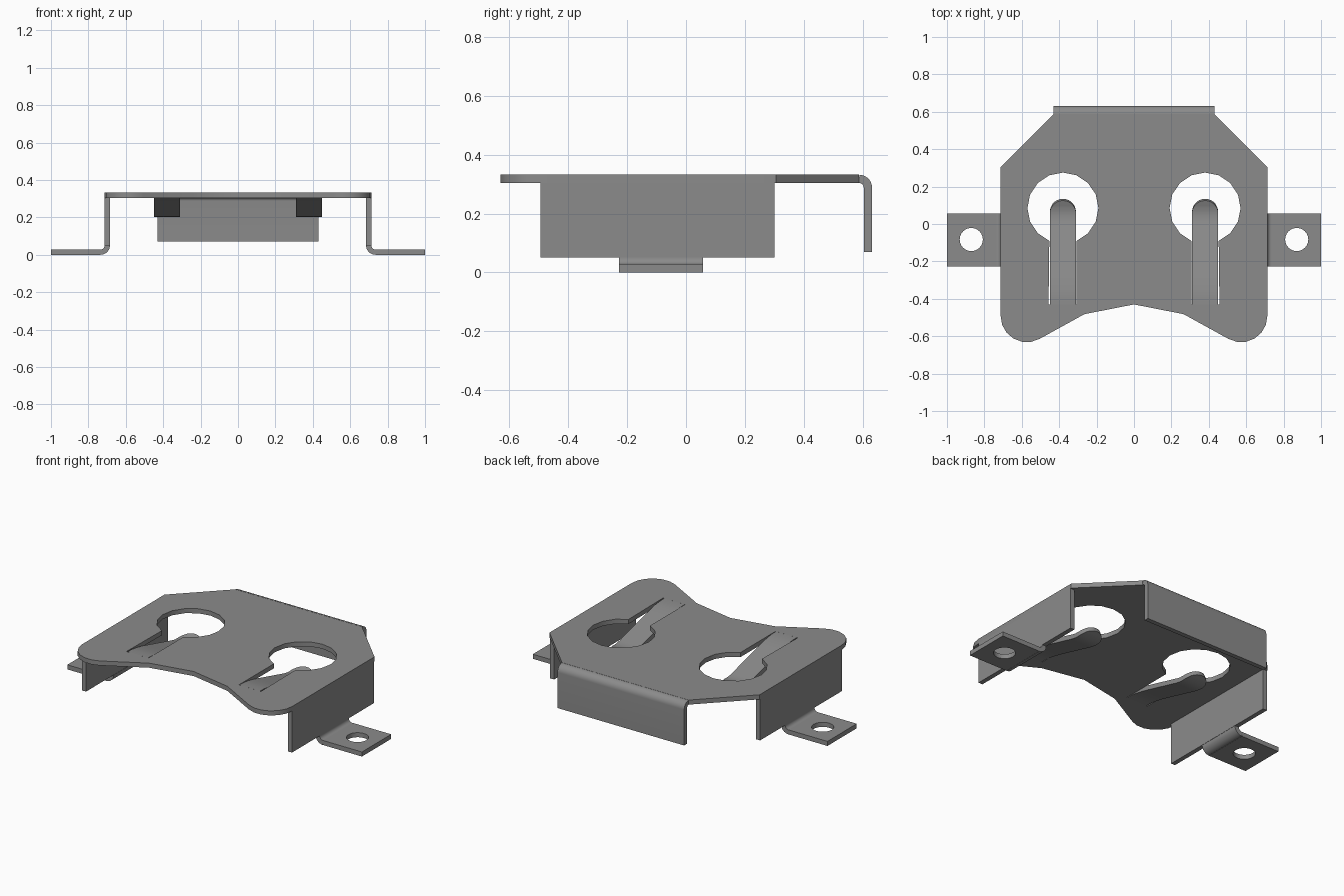
import bpy, bmesh, math

old = bpy.data.objects.get("Cube")
if old:
    bpy.data.objects.remove(old, do_unlink=True)

metal = bpy.data.materials.new("grey_metal")
metal.use_nodes = True
COL = (0.26, 0.26, 0.26, 1)
metal.diffuse_color = COL
metal.node_tree.nodes["Principled BSDF"].inputs["Base Color"].default_value = COL

T = 0.028          # sheet thickness
TOP = 0.332        # upper face of the plate
MID = TOP - T / 2
parts = []


def add(name, data):
    ob = bpy.data.objects.new(name, data)
    bpy.context.collection.objects.link(ob)
    data.materials.append(metal)
    parts.append(ob)
    return ob


def sheet(name, loops, z):
    """Flat sheet cut from an outline and holes, centred on height z."""
    cu = bpy.data.curves.new(name, "CURVE")
    cu.dimensions = "2D"
    cu.fill_mode = "BOTH"
    cu.extrude = T / 2
    for pts in loops:
        sp = cu.splines.new("POLY")
        sp.points.add(len(pts) - 1)
        for p, (x, y) in zip(sp.points, pts):
            p.co = (x, y, 0, 1)
        sp.use_cyclic_u = True
    ob = add(name, cu)
    ob.location.z = z


def strip(name, sections):
    """Bent sheet through pairs of edge points along its middle surface."""
    bm = bmesh.new()
    rows = [[bm.verts.new(p) for p in pair] for pair in sections]
    for a, b in zip(rows, rows[1:]):
        bm.faces.new((a[0], a[1], b[1], b[0]))
    bmesh.ops.remove_doubles(bm, verts=bm.verts, dist=1e-4)
    me = bpy.data.meshes.new(name)
    bm.to_mesh(me)
    bm.free()
    mod = add(name, me).modifiers.new("thickness", "SOLIDIFY")
    mod.thickness = T
    mod.offset = 0
    mod.use_even_offset = True


def box(name, lo, hi):
    bm = bmesh.new()
    bmesh.ops.create_cube(bm, size=1)
    for v in bm.verts:
        v.co = [(a + b) / 2 + c * (b - a) for a, b, c in zip(lo, hi, v.co)]
    me = bpy.data.meshes.new(name)
    bm.to_mesh(me)
    bm.free()
    add(name, me)


def arc(cx, cy, r, a0, a1, n):
    angs = [math.radians(a0 + (a1 - a0) * i / n) for i in range(n + 1)]
    return [(cx + r * math.cos(a), cy + r * math.sin(a)) for a in angs]


def mirror(pts, s):
    return [(s * x, y) for x, y in pts]


# Top plate with rounded front lobes and two keyhole cut-outs
half = [(0.43, 0.588), (0.713, 0.305)] + arc(0.573, -0.492, 0.14, 0, -119, 6)
half += [(0.265, -0.482)]
outline = half + [(0, -0.43)] + mirror(half, -1)[::-1]
HX, HY = 0.38, 0.085
keyhole = arc(HX, HY, 0.19, -67.5, 247.5, 14)
keyhole += [(HX - 0.073, -0.43), (HX + 0.077, -0.43)]
sheet("top_plate", [outline, keyhole, mirror(keyhole, -1)], MID)

# Back flange with rounded bend
bend = arc(0.588, 0.288, 0.03, 90, 0, 8) + [(0.618, 0.07)]
strip("back_flange", [((-0.43, y, z), (0.43, y, z)) for y, z in bend])

# Spring tongue centre line (y, z): dips down, then turns up at the tip
path = [(-0.43, MID), (-0.39, 0.317), (-0.35, 0.312), (-0.3, 0.302), (-0.25, 0.29),
        (0.0, 0.224), (0.03, 0.218), (0.06, 0.217), (0.09, 0.222), (0.13, 0.236)]


def height(y):
    for (y0, z0), (y1, z1) in zip(path, path[1:]):
        if y <= y1:
            return z0 + (z1 - z0) * (y - y0) / (y1 - y0)
    return path[-1][1]


stations = [(y, 0.07) for y, z in path if y < 0.05]
stations += [(y, max(w, 0)) for w, y in arc(0, 0.06, 0.07, 0, 90, 7)]

for s, side in ((1, "left"), (-1, "right")):
    strip(side + "_spring_tongue",
          [((s * HX - w, y, height(y)), (s * HX + w, y, height(y))) for y, w in stations])

    # Side wall
    xs = sorted((s * 0.685, s * 0.713))
    box(side + "_side_wall", (xs[0], -0.495, 0.05), (xs[1], 0.3, TOP - T))

    # Curved foot joining wall and mounting tab
    foot = arc(0.735, 0.05, 0.036, 180, 270, 8)
    strip(side + "_foot_bend", [((s * x, -0.227, z), (s * x, 0.057, z)) for x, z in foot])

    # Mounting tab with screw hole
    tab = [(0.735, -0.227), (1.0, -0.227), (1.0, 0.057), (0.735, 0.057)]
    hole = arc(0.87, -0.083, 0.062, 0, 345, 23)
    sheet(side + "_mounting_tab", [mirror(tab, s), mirror(hole, s)], T / 2)

# Turn everything into clean meshes with smooth bends and sharp edges
bpy.ops.object.select_all(action="DESELECT")
for ob in parts:
    ob.select_set(True)
bpy.context.view_layer.objects.active = parts[0]
bpy.ops.object.convert(target="MESH")
for ob in bpy.context.selected_objects:
    bm = bmesh.new()
    bm.from_mesh(ob.data)
    bmesh.ops.remove_doubles(bm, verts=bm.verts, dist=1e-4)
    bmesh.ops.recalc_face_normals(bm, faces=bm.faces)
    bm.to_mesh(ob.data)
    bm.free()
bpy.ops.object.shade_smooth_by_angle(angle=math.radians(30))
